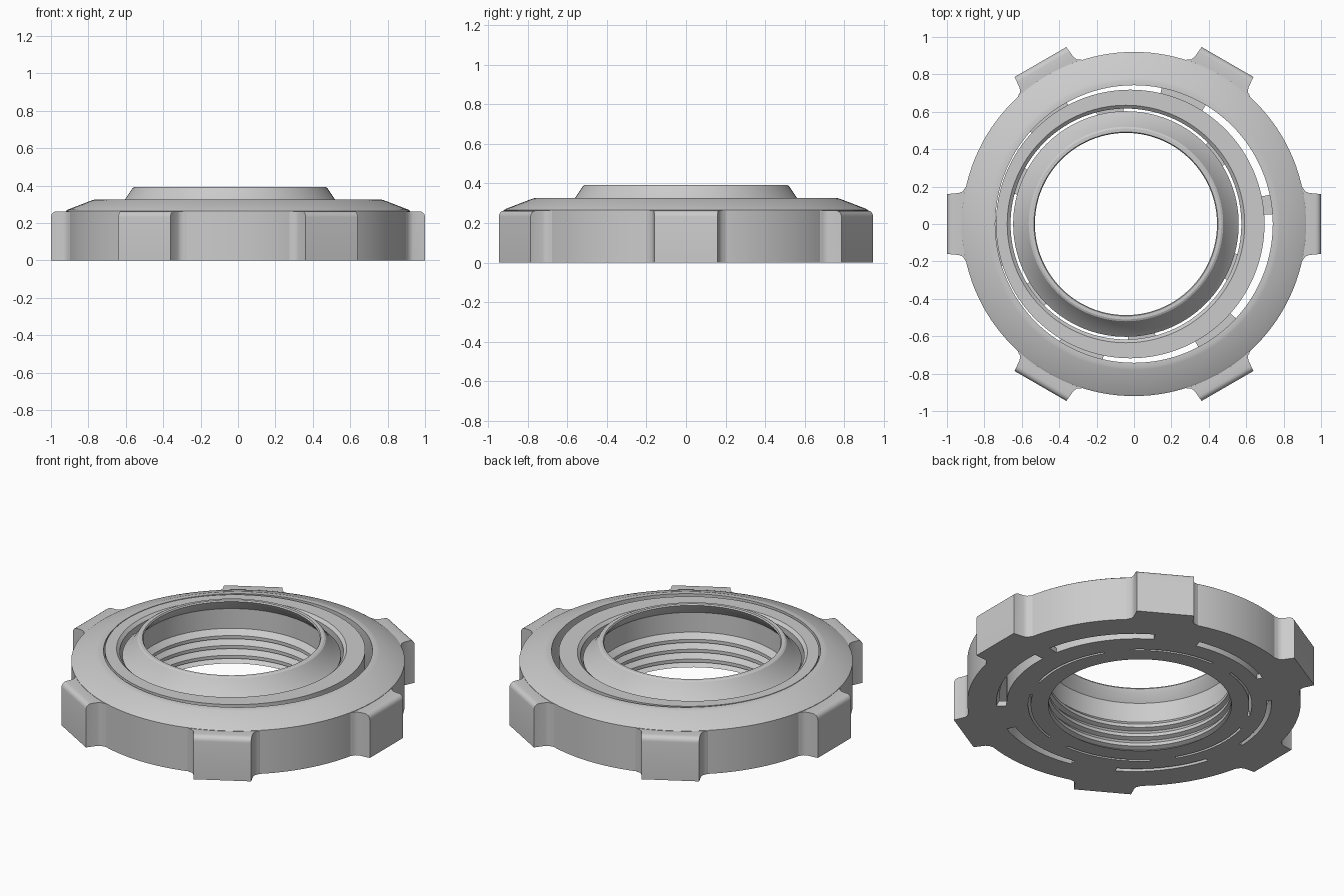
import bpy, bmesh, math
from mathutils import Matrix, Vector

old = bpy.data.objects.get("Cube")
if old:
    bpy.data.objects.remove(old, do_unlink=True)

grey = bpy.data.materials.new("light_grey")
grey.use_nodes = True
grey.diffuse_color = (0.6, 0.6, 0.6, 1)
grey.node_tree.nodes["Principled BSDF"].inputs["Base Color"].default_value = (0.6, 0.6, 0.6, 1)


def finish(bm, name, angle=25):
    """Turn a bmesh into a named, smooth-shaded object."""
    bmesh.ops.recalc_face_normals(bm, faces=bm.faces)
    mesh = bpy.data.meshes.new(name)
    bm.to_mesh(mesh)
    bm.free()
    mesh.materials.append(grey)
    obj = bpy.data.objects.new(name, mesh)
    bpy.context.collection.objects.link(obj)
    bpy.ops.object.select_all(action="DESELECT")
    obj.select_set(True)
    bpy.context.view_layer.objects.active = obj
    bpy.ops.object.shade_smooth_by_angle(angle=math.radians(angle))
    return obj


def lathe(name, profile, cx=0.0, steps=128):
    """Spin a closed (radius, height) profile around a vertical axis at x = cx."""
    bm = bmesh.new()
    rings = []
    for i in range(steps):
        a = math.tau * i / steps
        rings.append([bm.verts.new((cx + r * math.cos(a), r * math.sin(a), z)) for r, z in profile])
    n = len(profile)
    for i in range(steps):
        p, q = rings[i], rings[(i + 1) % steps]
        for j in range(n):
            k = (j + 1) % n
            bm.faces.new((p[j], q[j], q[k], p[k]))
    return finish(bm, name)


def prism(outline, height):
    """Extrude a flat outline upward from the ground."""
    bm = bmesh.new()
    base = bm.faces.new([bm.verts.new((x, y, 0)) for x, y in outline])
    top = bmesh.ops.extrude_face_region(bm, geom=[base])["geom"]
    bmesh.ops.translate(bm, vec=(0, 0, height), verts=[v for v in top if isinstance(v, bmesh.types.BMVert)])
    return bm


# Outer body with sloped top and straight bore
lathe("outer_ring", [(0.92, 0), (0.92, 0.265), (0.91, 0.272), (0.78, 0.322), (0.765, 0.326),
                     (0.742, 0.326), (0.742, 0.04), (0.76, 0)])

# Off-centre middle ring
OFF = -0.043


def middle_ring(steps=128):
    """Ring whose outer and inner circles have different centres."""
    outer = [(0.718, 0), (0.718, 0.326)]
    inner = [(0.635, 0.326), (0.617, 0.31), (0.617, 0)]
    bm = bmesh.new()
    rings = []
    for i in range(steps):
        a = math.tau * i / steps
        c, s = math.cos(a), math.sin(a)
        rings.append([bm.verts.new((cx + r * c, r * s, z))
                      for cx, part in ((-0.02, outer), (OFF, inner)) for r, z in part])
    for i in range(steps):
        p, q = rings[i], rings[(i + 1) % steps]
        for j in range(5):
            k = (j + 1) % 5
            bm.faces.new((p[j], q[j], q[k], p[k]))
    return finish(bm, "middle_ring")


middle_ring()

# Inner ring: coned collar on top, ridged bore below
bore = [(0.492, 0.393), (0.487, 0.385), (0.5, 0.36), (0.535, 0.32), (0.535, 0.2)]
for z in (0.17, 0.11, 0.05):
    bore += [(0.505, z), (0.505, z - 0.02), (0.53, z - 0.03)]
bore += [(0.505, 0)]
lathe("inner_ring", [(0.603, 0), (0.603, 0.288), (0.56, 0.328), (0.52, 0.388), (0.51, 0.393)] + bore, OFF)


# Thin break-away bridges across both gaps at the underside
def bridge(name, cx, r0, r1, angle, half):
    steps = 8
    angles = [angle - half + 2 * half * i / steps for i in range(steps + 1)]
    arc = [(r1, a) for a in angles] + [(r0, a) for a in reversed(angles)]
    finish(prism([(cx + r * math.cos(a), r * math.sin(a)) for r, a in arc], 0.03), name)


for i in range(6):
    a = math.radians(8 + 60 * i)
    wide = 0.07 if i == 0 else 0.17
    bridge(f"outer_bridge_{i + 1}", -0.01, 0.69, 0.77, a, wide)
    bridge(f"inner_bridge_{i + 1}", OFF, 0.59, 0.63, a + math.radians(30), 0.12)

# Six grip lugs with filleted roots and a rounded outer top edge
half_outline = [(0.85, 0.2), (0.898, 0.2), (0.907, 0.188), (0.915, 0.175), (0.935, 0.166), (1, 0.16)]
outline = half_outline + [(x, -y) for x, y in reversed(half_outline)]
for i in range(6):
    bm = prism(outline, 0.263)
    rim = [e for e in bm.edges if all(v.co.x > 0.99 and v.co.z > 0.2 for v in e.verts)]
    bmesh.ops.bevel(bm, geom=rim, offset=0.03, segments=4, profile=0.5, affect="EDGES")
    bmesh.ops.rotate(bm, cent=Vector(), matrix=Matrix.Rotation(math.radians(60 * i), 3, "Z"), verts=bm.verts)
    finish(bm, f"grip_lug_{i + 1}", 35)
